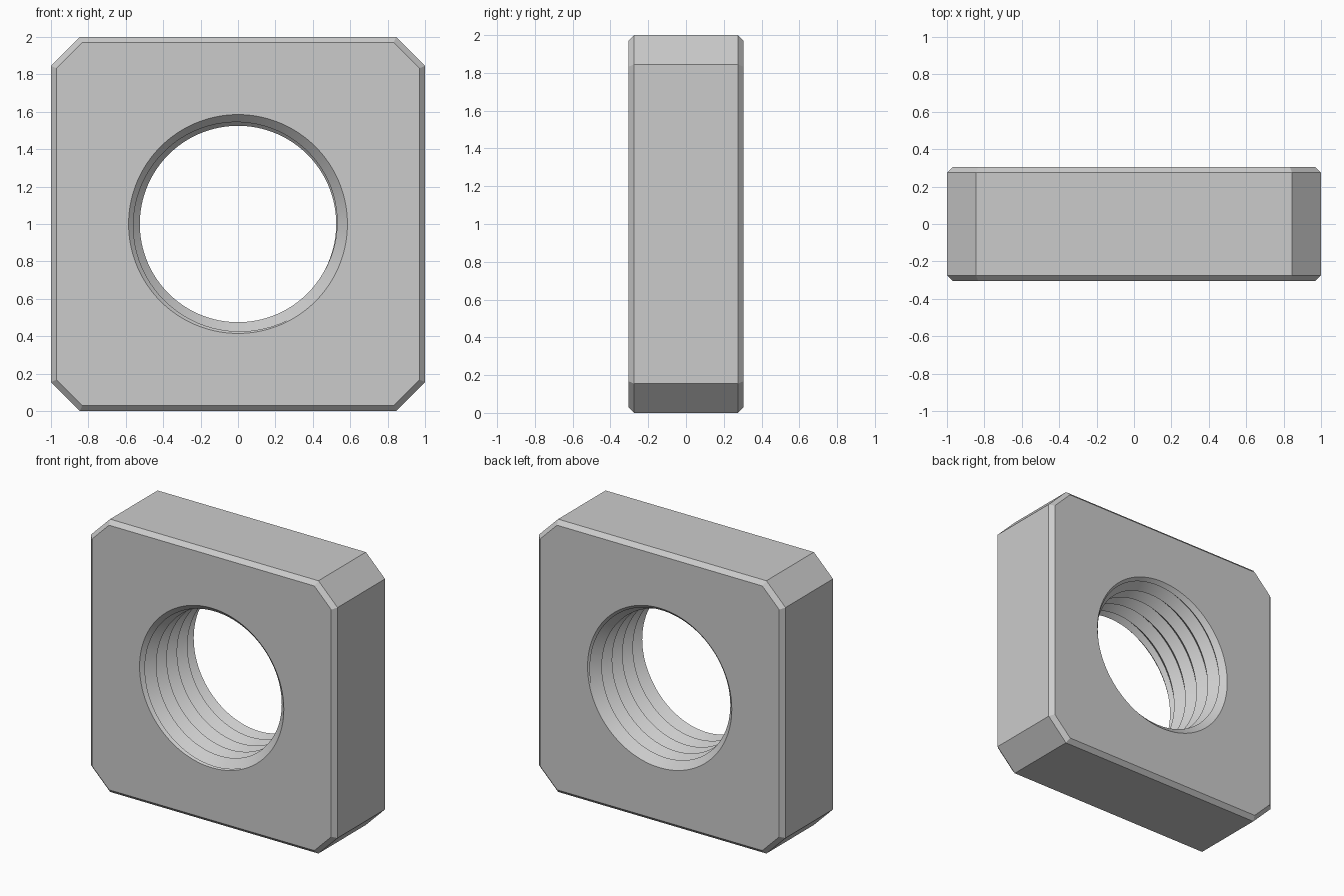
import bpy, bmesh
from math import sin, cos, pi, radians

if "Cube" in bpy.data.objects:
    bpy.data.objects.remove(bpy.data.objects["Cube"])

HALF_Y, CHAMFER, CORNER = 0.305, 0.03, 0.155   # plate
MOUTH_R, ROOT_R, CREST_R = 0.585, 0.582, 0.525  # bore
PITCH, SEGS = 0.12, 128
START = radians(320)                            # where the thread leaves the front

bm = bmesh.new()


def octagon(y, inset):
    a = 1 - inset
    b = 1 - CORNER - inset * (2 ** 0.5 - 1)
    pts = [(a, -b), (a, b), (b, a), (-b, a), (-a, b), (-a, -b), (-b, -a), (b, -a)]
    return [bm.verts.new((x, y, z + 1)) for x, z in pts]


def shift(theta):
    return -HALF_Y + 0.003 - PITCH * (theta - START) / (2 * pi)


def thread_radius(theta, y):
    # triangular wave: root at 0, crest at half a pitch
    t = ((y - shift(theta)) / PITCH) % 1.0
    return ROOT_R - (ROOT_R - CREST_R) * (1 - abs(2 * t - 1))


def thread_limit(theta, side):
    # depth at which the 45 degree countersink meets the thread
    lo, hi = 0.0, 0.065
    for _ in range(40):
        m = (lo + hi) / 2
        if MOUTH_R - m > thread_radius(theta, side * (HALF_Y - m)):
            lo = m
        else:
            hi = m
    return side * (HALF_Y - hi)


# Chamfered square plate with clipped corners
rings = [octagon(-HALF_Y, CHAMFER), octagon(-HALF_Y + CHAMFER, 0),
         octagon(HALF_Y - CHAMFER, 0), octagon(HALF_Y, CHAMFER)]
for r0, r1 in zip(rings, rings[1:]):
    for i in range(8):
        j = (i + 1) % 8
        bm.faces.new((r0[i], r0[j], r1[j], r1[i]))

# Helical threaded bore with countersunk mouths
columns = []
for s in range(SEGS + 1):
    th = 2 * pi * s / SEGS
    a, b = thread_limit(th, -1), thread_limit(th, 1)
    ys = [min(max(shift(th) + k * PITCH / 2, a), b) for k in range(-6, 18)]
    prof = [(-HALF_Y, MOUTH_R), (a, MOUTH_R - (a + HALF_Y))]
    prof += [(y, thread_radius(th, y)) for y in ys]
    prof += [(b, MOUTH_R - (HALF_Y - b)), (HALF_Y, MOUTH_R)]
    columns.append([bm.verts.new((r * cos(th), y, 1 + r * sin(th))) for y, r in prof])
for c0, c1 in zip(columns, columns[1:]):
    for i in range(len(c0) - 1):
        bm.faces.new((c0[i], c0[i + 1], c1[i + 1], c1[i]))
bmesh.ops.remove_doubles(bm, verts=bm.verts[:], dist=1e-5)

# Front and back faces between plate edge and bore mouth
for side in (-1, 1):
    edges = [e for e in bm.edges if e.is_boundary
             and all(abs(v.co.y - side * HALF_Y) < 1e-4 for v in e.verts)]
    bmesh.ops.triangle_fill(bm, use_beauty=True, edges=edges, normal=(0, side, 0))
bmesh.ops.recalc_face_normals(bm, faces=bm.faces[:])

mesh = bpy.data.meshes.new("square_nut")
bm.to_mesh(mesh)
bm.free()
nut = bpy.data.objects.new("square_nut", mesh)
bpy.context.collection.objects.link(nut)
bpy.context.view_layer.objects.active = nut
nut.select_set(True)
bpy.ops.object.shade_smooth_by_angle(angle=radians(25))
